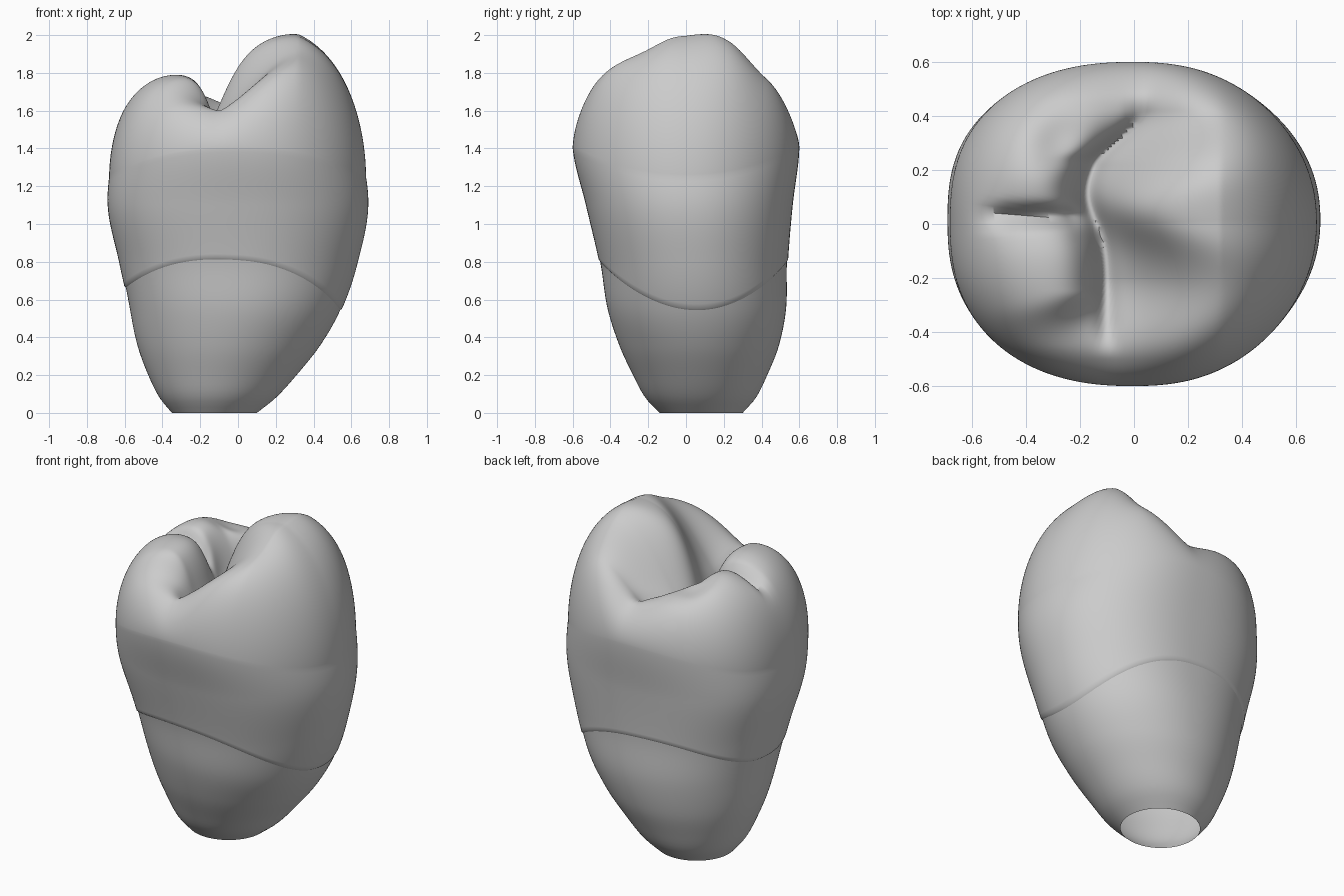
import bpy, bmesh
from math import sin, cos, pi, exp, radians, hypot

if "Cube" in bpy.data.objects:
    bpy.data.objects.remove(bpy.data.objects["Cube"], do_unlink=True)

SEG = 160

# Body outline by height: z, left x, right x, front y, back y
PROFILE = [(0, -.35, .10, -.14, .30), (.08, -.415, .20, -.215, .37),
           (.2, -.475, .31, -.28, .43), (.35, -.53, .43, -.35, .49),
           (.55, -.575, .55, -.415, .53), (.8, -.63, .635, -.46, .54),
           (1.1, -.69, .69, -.53, .565), (1.4, -.66, .65, -.60, .60),
           (1.6, -.62, .60, -.58, .58)]


def smooth(a, b, v):
    t = min(max((v - a) / (b - a), 0), 1)
    return t * t * (3 - 2 * t)


def bell(v, w):
    return exp(-(v / w) ** 2)


def slope(i, k):
    lo, hi = PROFILE[max(i - 1, 0)], PROFILE[min(i + 1, len(PROFILE) - 1)]
    return (hi[k] - lo[k]) / (hi[0] - lo[0])


def extents(z):
    """Smoothly interpolated outline limits at height z."""
    i = 0
    while i < len(PROFILE) - 2 and z > PROFILE[i + 1][0]:
        i += 1
    p, q = PROFILE[i], PROFILE[i + 1]
    h = q[0] - p[0]
    t = (z - p[0]) / h
    b = t * t * (3 - 2 * t)
    return [p[k] * (1 - b) + q[k] * b
            + h * (t * (1 - t) ** 2 * slope(i, k) - t * t * (1 - t) * slope(i + 1, k))
            for k in range(1, 5)]


def wall(z, a, scale=1.0):
    """Point on the rounded-square cross-section at height z."""
    x0, x1, y0, y1 = extents(z)
    n = 2 + smooth(.2, 1.2, z) * (.34 - .2 * cos(a))

    def power(v):
        return (1 if v >= 0 else -1) * abs(v) ** (2 / n)
    return ((x0 + x1) / 2 + scale * (x1 - x0) / 2 * power(cos(a)),
            (y0 + y1) / 2 + scale * (y1 - y0) / 2 * power(sin(a)), z)


def neck(a):
    """Height of the wavy line where crown meets root."""
    return .6 - .06 * cos(a) + .205 * sin(a) ** 2


def shoulder(a):
    """Height at which the wall starts to round over."""
    return 1.25 + .15 * sin(a) ** 2


def chewing_height(x, y, s, a):
    """Cusps and grooves, rounded down to the wall at the rim (s = 1)."""
    valley = 1.53 + .14 * smooth(.2, .5, abs(y))
    d = x + .1 + .07 * bell(y - .12, .15) - .12 * smooth(.22, .42, y)
    if d > 0:      # tall outer cusp with a central ridge and a fossa each side
        crest = 1.93 + .35 * min(x, .32) + .15 * y * y + .12 * max(y, 0)
        width = .27 - .16 * bell(y - .03, .2)
    else:          # two lower inner cusps
        crest = 1.73 - .31 * x
        width = .06 + .14 * smooth(.25, .45, abs(y))
    soft = hypot(d, .02) - .02
    t = valley + (crest - valley) * (1 - exp(-(soft / width) ** 1.3))
    t -= .04 * bell(d, .035) * (1 - smooth(.35, .5, abs(y)))
    inner = smooth(0, .1, -d) * smooth(-.64, -.45, x)
    t -= inner * (.08 * bell(y - .03, .035) + .04 * bell(y - .03, .1))
    t -= .06 * bell(x + .28, .1) * bell(y - .3, .11)
    start = shoulder(a)
    return start + (t - start) * max(1 - s ** (3 + sin(a) ** 2), 0) ** .53


def loft(name, rings, mat, sharp, tip=None):
    """Skin a stack of rings, closed by an optional tip point."""
    bm = bmesh.new()
    loops = [[bm.verts.new(p) for p in ring] for ring in rings]
    for lo, hi in zip(loops, loops[1:]):
        for j in range(SEG):
            k = (j + 1) % SEG
            bm.faces.new((lo[j], lo[k], hi[k], hi[j]))
    if tip:
        v = bm.verts.new(tip)
        for j in range(SEG):
            bm.faces.new((loops[-1][j], loops[-1][(j + 1) % SEG], v))
    mesh = bpy.data.meshes.new(name)
    bm.to_mesh(mesh)
    bm.free()
    mesh.materials.append(mat)
    obj = bpy.data.objects.new(name, mesh)
    bpy.context.collection.objects.link(obj)
    bpy.ops.object.select_all(action='DESELECT')
    obj.select_set(True)
    bpy.context.view_layer.objects.active = obj
    bpy.ops.object.shade_smooth_by_angle(angle=radians(sharp))


grey = bpy.data.materials.new("plain_grey")
grey.use_nodes = True
grey.diffuse_color = (.6, .6, .6, 1)
grey.node_tree.nodes["Principled BSDF"].inputs["Base Color"].default_value = (.6, .6, .6, 1)

angles = [2 * pi * j / SEG for j in range(SEG)]

# Root: tapers to an open cut end and tucks just inside the crown
ROWS = 28
root_rings = [[wall((neck(a) + .04) * i / ROWS, a, 1 - .012 * smooth(.6, 1, i / ROWS))
               for a in angles] for i in range(ROWS + 1)]
loft("root", root_rings, grey, 40)

# Crown: small lip at the neck, bulging wall, then the chewing surface
crown_rings = [[wall(neck(a), a, .983) for a in angles]]
for i in range(ROWS):
    crown_rings.append([wall(neck(a) + .012 + (shoulder(a) - neck(a) - .012) * i / ROWS, a)
                        for a in angles])
CAP = 90
rim = [wall(shoulder(a), a) for a in angles]
for i in range(CAP):
    s = cos(i / CAP * pi / 2)
    crown_rings.append([(p[0] * s, p[1] * s, chewing_height(p[0] * s, p[1] * s, s, a))
                        for p, a in zip(rim, angles)])
loft("crown", crown_rings, grey, 60, tip=(0, 0, chewing_height(0, 0, 0, 0)))
